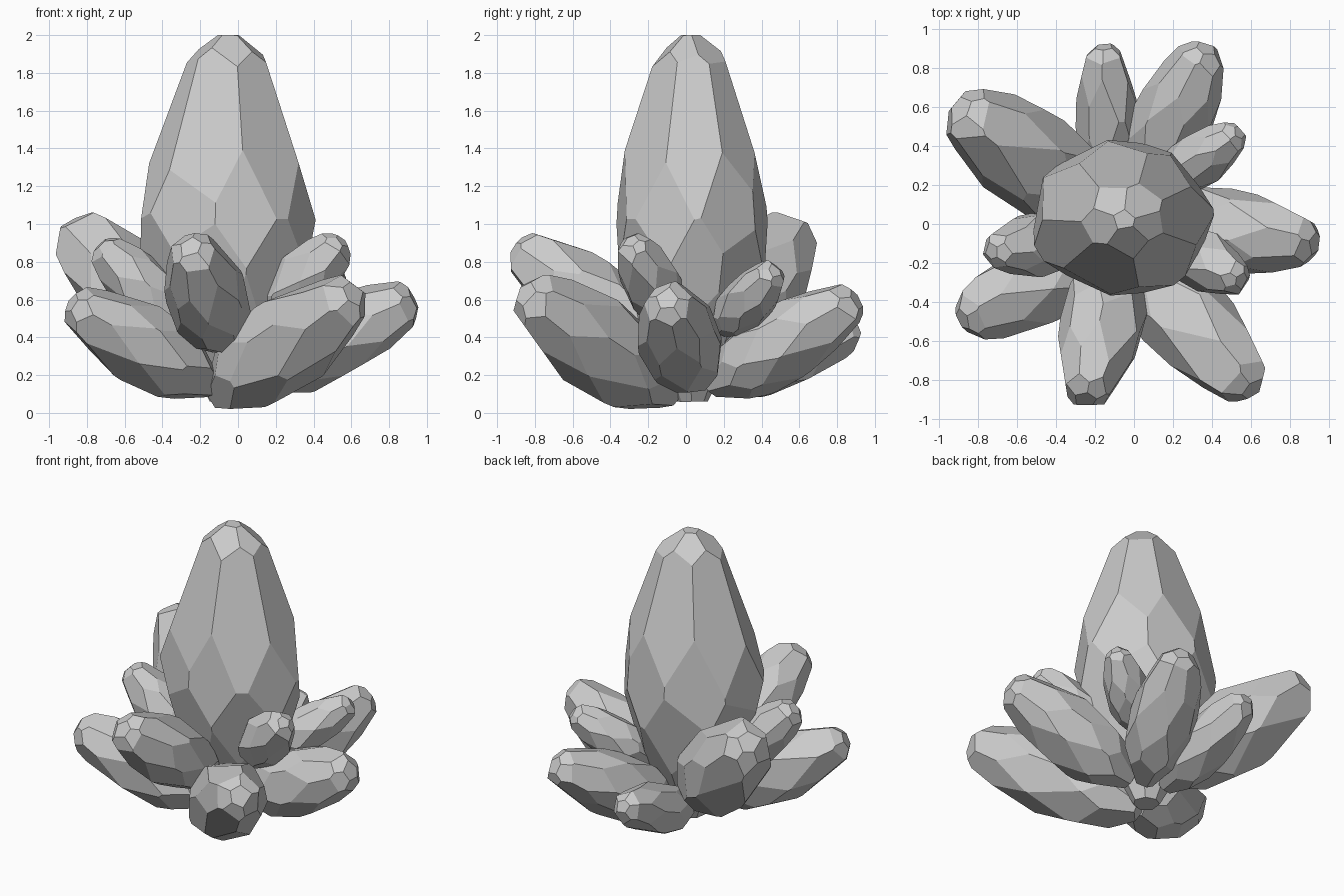
import bpy, bmesh, math, random
from mathutils import Vector

if "Cube" in bpy.data.objects:
    bpy.data.objects.remove(bpy.data.objects["Cube"])

TAU = 2 * math.pi


def cut(bm, co, no):
    """Slice off everything beyond a plane and cap the opening flat."""
    geom = bm.verts[:] + bm.edges[:] + bm.faces[:]
    res = bmesh.ops.bisect_plane(bm, geom=geom, dist=1e-5, plane_co=co, plane_no=no, clear_outer=True)
    edges = [e for e in res["geom_cut"] if isinstance(e, bmesh.types.BMEdge) and e.is_boundary]
    if len(edges) > 2:
        bmesh.ops.holes_fill(bm, edges=edges, sides=0)


def crystal(name, base, tip, radius, profile, sides, seed):
    """Faceted crystal: a block cut by staggered rings of planes following a profile."""
    rng = random.Random(seed)
    base, tip = Vector(base), Vector(tip)
    length = (tip - base).length
    bm = bmesh.new()
    bmesh.ops.create_cube(bm, size=1)
    for v in bm.verts:
        v.co.x *= radius * 4
        v.co.y *= radius * 4
        v.co.z = (v.co.z + 0.5) * length
    start = rng.uniform(0, TAU)
    for i, ((t0, r0), (t1, r1)) in enumerate(zip(profile, profile[1:])):
        dz, dr = (t1 - t0) * length, (r1 - r0) * radius
        count = 5 if i == len(profile) - 2 else sides
        for k in range(count):
            a = start + (k + 0.5 * (i % 2) + rng.uniform(-0.2, 0.2)) * TAU / count
            r = (r0 + r1) / 2 * radius * rng.uniform(0.93, 1.0)
            out = Vector((math.cos(a), math.sin(a), 0))
            cut(bm, out * r + Vector((0, 0, (t0 + t1) / 2 * length)),
                (out * dz + Vector((0, 0, -dr))).normalized())
    bmesh.ops.remove_doubles(bm, verts=bm.verts[:], dist=radius * 0.03)
    bmesh.ops.recalc_face_normals(bm, faces=bm.faces[:])
    mesh = bpy.data.meshes.new(name)
    bm.to_mesh(mesh)
    bm.free()
    ob = bpy.data.objects.new(name, mesh)
    bpy.context.collection.objects.link(ob)
    # the object's local z runs along the crystal
    ob.rotation_euler = (tip - base).to_track_quat("Z", "Y").to_euler()
    ob.location = base
    return ob


# Tall central crystal, a little flatter front to back
tall = [(0, 0.2), (0.25, 0.77), (0.44, 1.0), (0.6, 0.95), (0.93, 0.47), (1.0, 0.12)]
main = crystal("main_crystal", (-0.07, 0.04, 0.06), (-0.05, 0.02, 2.0), 0.44, tall, 7, 4)
for v in main.data.vertices:
    u = main.rotation_euler.to_matrix() @ v.co
    u.y *= 0.89
    v.co = main.rotation_euler.to_matrix().inverted() @ u

# Ring of leaning crystals: base, tip, radius
shard = [(0, 0.3), (0.22, 0.85), (0.42, 1.0), (0.68, 0.92), (0.94, 0.57), (1.0, 0.25)]
shards = {
    "front_right_crystal": ((-0.11, -0.08, 0.09), (0.61, -0.85, 0.63), 0.24),
    "front_crystal": ((-0.09, -0.17, 0.36), (-0.25, -0.90, 0.88), 0.21),
    "front_left_crystal": ((-0.13, -0.14, 0.14), (-0.88, -0.49, 0.58), 0.205),
    "right_crystal": ((0.06, 0.03, 0.18), (0.93, -0.10, 0.60), 0.215),
    "back_left_crystal": ((-0.17, 0.10, 0.26), (-0.89, 0.59, 0.98), 0.255),
    "back_right_crystal": ((0.02, 0.13, 0.14), (0.37, 0.90, 0.60), 0.205),
    "back_crystal": ((-0.12, 0.16, 0.14), (-0.155, 0.91, 0.46), 0.16),
    "left_small_crystal": ((-0.27, -0.07, 0.42), (-0.73, -0.14, 0.89), 0.16),
    "right_small_crystal": ((0.15, -0.08, 0.49), (0.55, -0.29, 0.91), 0.15),
    "back_right_small_crystal": ((0.13, 0.19, 0.44), (0.54, 0.47, 0.75), 0.135),
}
for n, (name, (b, t, r)) in enumerate(shards.items()):
    crystal(name, b, t, r, shard, 6 + n % 2, 20 + n)
